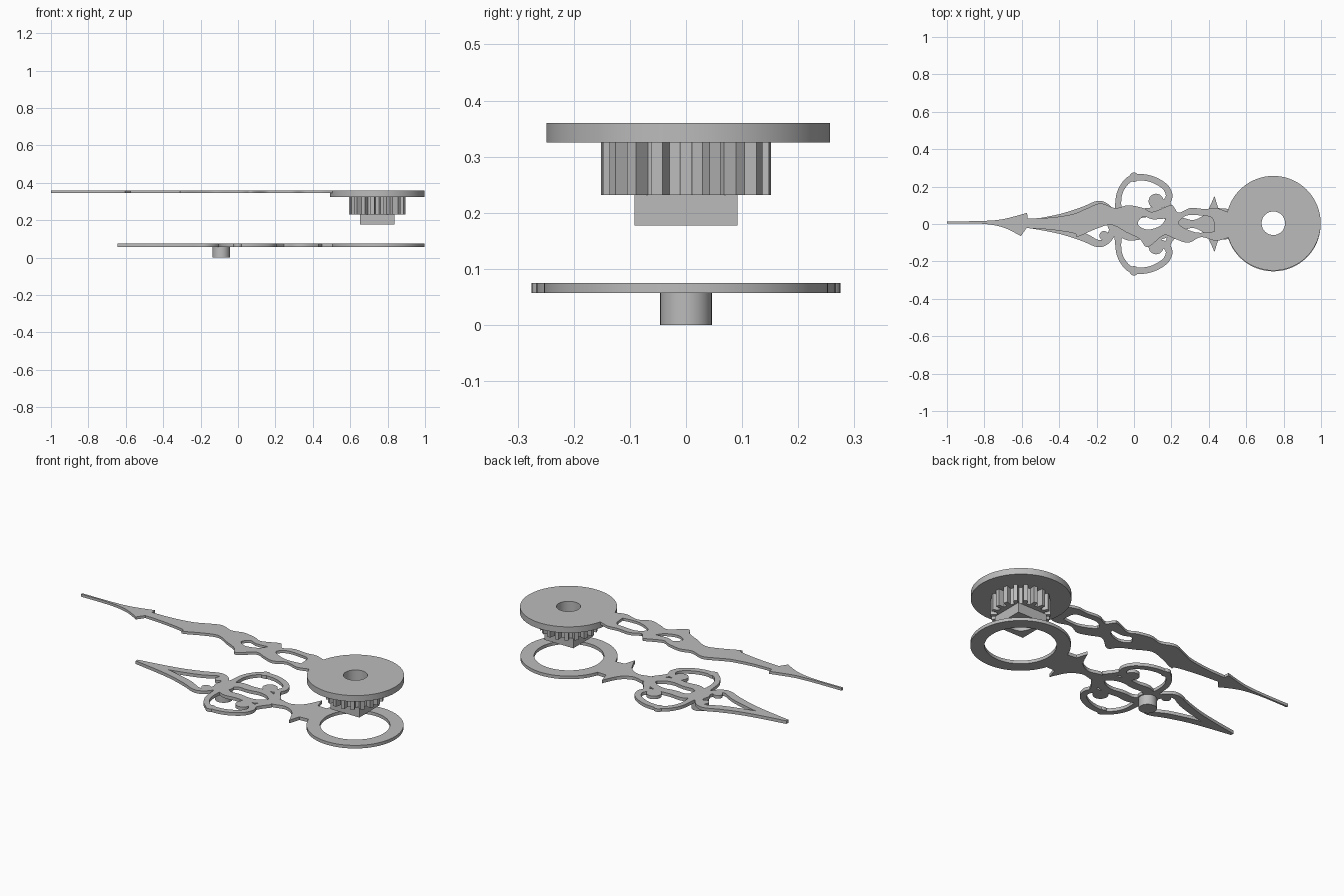
import bpy, math
from mathutils import Vector

if "Cube" in bpy.data.objects:
    bpy.data.objects.remove(bpy.data.objects["Cube"], do_unlink=True)

steel = bpy.data.materials.new("grey_steel")
steel.use_nodes = True
steel.diffuse_color = (0.5, 0.5, 0.5, 1)
steel.node_tree.nodes["Principled BSDF"].inputs["Base Color"].default_value = (0.5, 0.5, 0.5, 1)

CX = 0.745                    # shared axis of the two hands
HOUR = (0.057, 0.075)         # height ranges
MINUTE = (0.345, 0.36)


def smooth(points, closed=True, steps=5):
    """Smooth line through points; a point given twice stays a sharp corner."""
    pts = [Vector(p) for p in points]
    n, out = len(pts), []
    get = (lambda i: pts[i % n]) if closed else (lambda i: pts[max(0, min(n - 1, i))])
    for i in range(n if closed else n - 1):
        a, b, c, d = (get(i + k) for k in (-1, 0, 1, 2))
        if (c - b).length < 1e-6:
            continue
        m0 = (c - a) * (0.5 if (b - a).length > 1e-6 else 0)
        m1 = (d - b) * (0.5 if (d - c).length > 1e-6 else 0)
        for s in range(steps):
            t = s / steps
            out.append(b * (2*t**3 - 3*t*t + 1) + m0 * (t**3 - 2*t*t + t)
                       + c * (3*t*t - 2*t**3) + m1 * (t**3 - t*t))
    if not closed:
        out.append(pts[-1])
    return out


def circle(x, y, r, n=48):
    return [Vector((x + r * math.cos(math.tau * i / n), y + r * math.sin(math.tau * i / n)))
            for i in range(n)]


def plate(name, loops, span):
    """Flat plate: first loop is the outline, the others are holes."""
    z0, z1 = span
    curve = bpy.data.curves.new(name, "CURVE")
    curve.dimensions, curve.fill_mode = "2D", "BOTH"
    curve.extrude = (z1 - z0) / 2
    for loop in loops:
        spline = curve.splines.new("POLY")
        spline.points.add(len(loop) - 1)
        for point, p in zip(spline.points, loop):
            point.co = (p[0], p[1], 0, 1)
        spline.use_cyclic_u = True
    temp = bpy.data.objects.new(name + "_curve", curve)
    bpy.context.collection.objects.link(temp)
    bpy.context.view_layer.update()
    mesh = bpy.data.meshes.new_from_object(temp.evaluated_get(bpy.context.evaluated_depsgraph_get()))
    bpy.data.objects.remove(temp, do_unlink=True)
    mesh.name = name
    mesh.materials.clear()
    mesh.materials.append(steel)
    ob = bpy.data.objects.new(name, mesh)
    ob.location.z = (z0 + z1) / 2
    bpy.context.collection.objects.link(ob)


def ribbon(name, path, span):
    """Band of varying width along (x, y, width) points."""
    line = smooth(path, closed=False)
    left, right = [], []
    for i, p in enumerate(line):
        d = (line[min(i + 1, len(line) - 1)] - line[max(i - 1, 0)]).xy.normalized()
        side = Vector((-d.y, d.x)) * (p.z / 2)
        left.append(p.xy + side)
        right.append(p.xy - side)
    plate(name, [left + right[::-1]], span)


def mirrored(half):
    return half + [(x, -y) for x, y in reversed(half)]


# Minute hand: mounting disc, gear and square drive, all bored through
plate("minute_disc", [circle(CX, 0.004, 0.253, 96), circle(CX, 0.004, 0.063)], (0.325, 0.36))
teeth = 18
gear = []
for i in range(teeth):
    for offset, r in ((-.28, .12), (-.2, .152), (.2, .152), (.28, .12)):
        a = math.tau * (i + offset) / teeth
        gear.append((CX + r * math.cos(a), r * math.sin(a)))
plate("minute_gear", [gear, circle(CX, 0.004, 0.063)], (0.232, 0.325))
h = 0.092
square = [(CX - h, -h), (CX + h, -h), (CX + h, h), (CX - h, h)]
plate("square_drive", [square, circle(CX, 0.004, 0.063)], (0.177, 0.232))

# Minute hand: pierced arm with arrow tip
arm = [(-1, .014), (-1, .014), (-.82, .016), (-.7, .026), (-.572, .06), (-.572, .06),
       (-.568, .03), (-.568, .03), (-.45, .034), (-.33, .052), (-.26, .08), (-.18, .11),
       (-.1, .085), (-.03, .1), (.05, .085), (.1, .065), (.19, .1), (.21, .095),
       (.24, .06), (.3, .085), (.38, .08), (.44, .085), (.51, .06), (.51, .06),
       (.51, -.07), (.51, -.07), (.44, -.09), (.36, -.07), (.29, -.1), (.22, -.08),
       (.16, -.06), (.09, -.115), (.06, -.12), (.03, -.08), (-.04, -.045), (-.12, -.005),
       (-.2, -.025), (-.28, -.06), (-.31, -.07), (-.31, -.07), (-.32, -.05),
       (-.45, -.03), (-.575, -.022), (-.575, -.022), (-.605, -.065), (-.605, -.065),
       (-.7, -.018), (-.82, .002), (-1, .002), (-1, .002)]
big_hole = [(.24, .0), (.28, .045), (.36, .045), (.42, .03), (.43, -.04), (.43, -.04), (.33, -.045)]
small_hole = [(.02, .0), (.05, .04), (.1, .025), (.17, .03), (.17, .03), (.14, -.01), (.07, -.03)]
plate("minute_arm", [smooth(arm), smooth(big_hole), smooth(small_hole)], MINUTE)

# Hour hand: ring, pin and hub
plate("hour_ring", [circle(CX, 0, 0.253, 96), circle(CX, 0, 0.182, 96)], HOUR)
plate("hour_hub", [circle(-.09, 0, .052)], HOUR)
plate("hour_pin", [circle(-.09, 0, .046)], (0, HOUR[0]))

# Hour hand: stem with two barbs
stem = [(.19, .03), (.19, .03), (.25, .035), (.32, .022), (.385, .06), (.43, .15), (.43, .15),
        (.45, .085), (.45, .085), (.515, .08), (.515, .08)]
plate("hour_stem", [smooth(mirrored(stem))], HOUR)

# Hour hand: spade tip, side loops and curls, mirrored across the arm
for side, s in (("left", 1), ("right", -1)):
    def band(name, path):
        ribbon(f"hour_{name}_{side}", [(x, s * y, w) for x, y, w in path], HOUR)

    def knob(name, x, y, r):
        plate(f"hour_{name}_{side}", [circle(x, s * y, r, 24)], HOUR)

    band("spade", [(-.645, 0, .018), (-.5, .012, .04), (-.38, .036, .042), (-.27, .07, .045),
                   (-.19, .105, .038), (-.14, .085, .035), (-.11, .03, .045)])
    knob("spade_curl", -.16, .062, .025)
    band("loop", [(-.08, .02, .06), (-.085, .09, .035), (-.075, .17, .03), (-.03, .235, .032),
                  (.03, .25, .034), (.1, .238, .034), (.165, .2, .034), (.188, .15, .036),
                  (.165, .112, .04), (.12, .105, .05)])
    knob("loop_bump", .0, .25, .025)
    knob("loop_curl", .118, .122, .04)
    band("scroll", [(-.09, .02, .06), (-.03, .06, .055), (.04, .058, .05), (.11, .065, .045),
                    (.17, .05, .045), (.22, .01, .045)])
    band("link", [(.175, .125, .03), (.19, .085, .035), (.23, .03, .04)])

# Soft shading on round walls, crisp plate edges
bpy.ops.object.select_all(action="DESELECT")
for ob in bpy.context.scene.objects:
    if ob.type == "MESH" and steel.name in ob.data.materials:
        ob.select_set(True)
        bpy.context.view_layer.objects.active = ob
bpy.ops.object.shade_smooth_by_angle(angle=math.radians(30))
